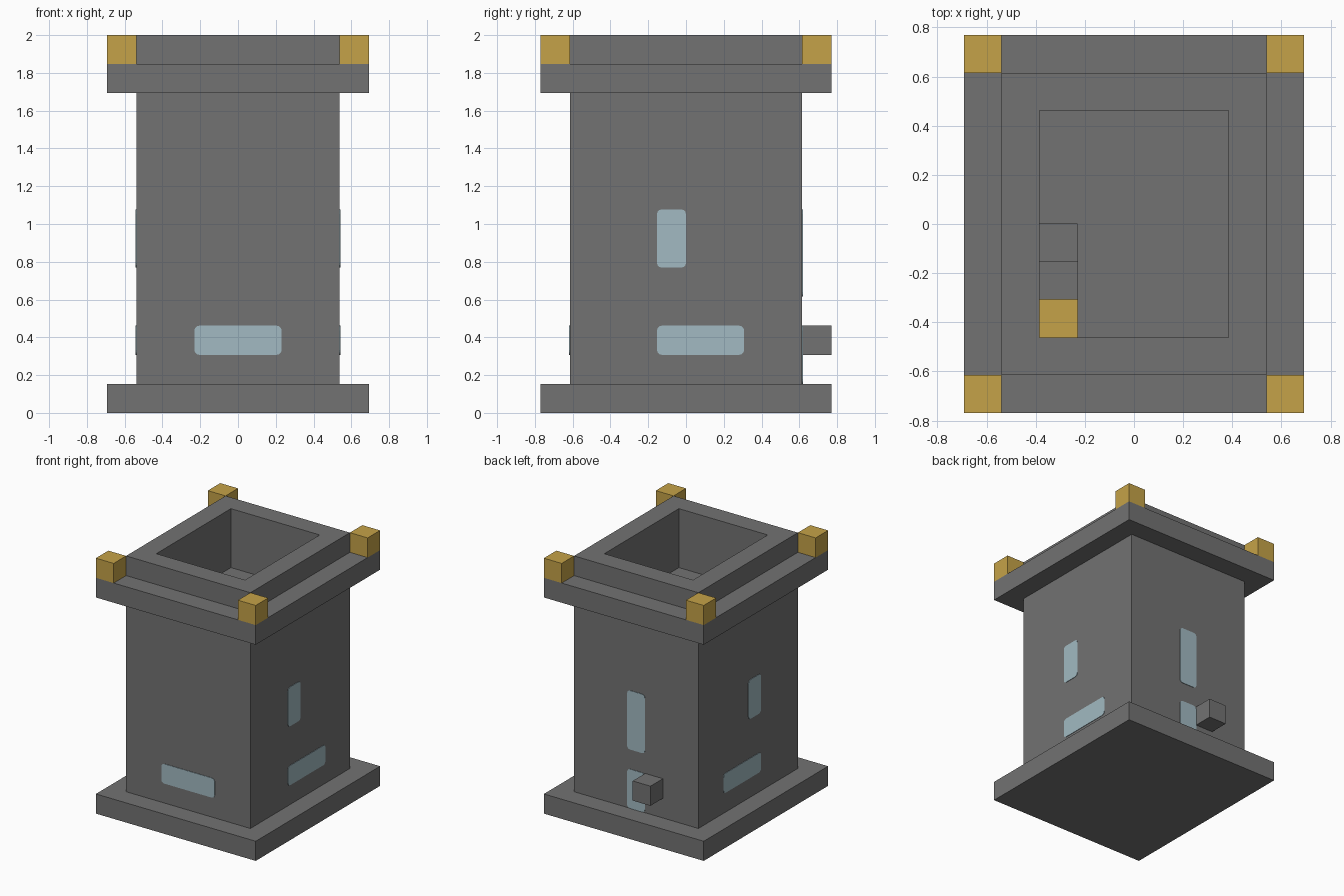
import bpy
import bmesh

U = 2 / 13  # one building block

cube = bpy.data.objects.get("Cube")
if cube:
    bpy.data.objects.remove(cube, do_unlink=True)


def material(name, rgb):
    mat = bpy.data.materials.new(name)
    mat.use_nodes = True
    mat.diffuse_color = (*rgb, 1)
    bsdf = next(n for n in mat.node_tree.nodes if n.type == "BSDF_PRINCIPLED")
    bsdf.inputs["Base Color"].default_value = (*rgb, 1)
    bsdf.inputs["Roughness"].default_value = 0.8
    return mat


STONE = material("grey stone", (0.17, 0.17, 0.17))
GOLD = material("gold", (0.56, 0.365, 0.065))
GLASS = material("pale blue glass", (0.36, 0.49, 0.54))


def finish(bm, name, mat):
    bmesh.ops.recalc_face_normals(bm, faces=bm.faces)
    mesh = bpy.data.meshes.new(name)
    bm.to_mesh(mesh)
    bm.free()
    mesh.materials.append(mat)
    obj = bpy.data.objects.new(name, mesh)
    bpy.context.collection.objects.link(obj)
    return obj


def box(name, lo, hi, mat, round_axis=None):
    """Box between two corners in blocks; round_axis softens the edges along that axis."""
    bm = bmesh.new()
    bmesh.ops.create_cube(bm, size=1)
    for v in bm.verts:
        v.co = [((a + b) / 2 + c * (b - a)) * U for a, b, c in zip(lo, hi, v.co)]
    if round_axis is not None:
        edges = [e for e in bm.edges
                 if abs((e.verts[0].co - e.verts[1].co).normalized()[round_axis]) > 0.9]
        bmesh.ops.bevel(bm, geom=edges, offset=0.025, segments=3, profile=0.5, affect="EDGES")
    return finish(bm, name, mat)


def stepped(name, levels, mat, closed=False):
    """Rectangles (half width, half depth, height) joined in order."""
    bm = bmesh.new()
    loops = [[bm.verts.new((sx * w * U, sy * d * U, z * U))
              for sx, sy in ((-1, -1), (1, -1), (1, 1), (-1, 1))] for w, d, z in levels]
    pairs = list(zip(loops, loops[1:]))
    if closed:
        pairs.append((loops[-1], loops[0]))
    else:
        bm.faces.new(loops[0])
        bm.faces.new(loops[-1])
    for a, b in pairs:
        for i in range(4):
            j = (i + 1) % 4
            bm.faces.new((a[i], a[j], b[j], b[i]))
    return finish(bm, name, mat)


# Stone tower with a sunken roof deck
box("base_plinth", (-4.5, -5, 0), (4.5, 5, 1), STONE)
tower = stepped("tower_wall", [(3.5, 4, 1), (3.5, 4, 13), (2.5, 3, 13), (2.5, 3, 10)], STONE)
stepped("upper_ledge", [(3.5, 4, 11), (4.5, 5, 11), (4.5, 5, 12), (3.5, 4, 12)], STONE, closed=True)

# Stairwell in the deck, with two stone steps and a gold bottom step
well = box("stairwell_cutter", (-2.5, -3, 7), (-1, 0, 10.5), STONE)
for v in well.data.vertices:
    v.co.x = min(v.co.x, -1.5 * U)
well.hide_render = True
well.hide_set(True)
cut = tower.modifiers.new("stairwell", "BOOLEAN")
cut.object = well
cut.operation = "DIFFERENCE"
cut.solver = "EXACT"
for i, mat in enumerate((GOLD, STONE, STONE)):
    box(f"stair_step_{i + 1}", (-2.5, i - 3, 6.9), (-1.5, i - 2, 7.5 + i), mat)

# Gold corner posts on the ledge
for sx, side in ((-1, "right"), (1, "left")):
    for sy, end in ((-1, "front"), (1, "back")):
        x, y = sx * 4, sy * 4.5
        box(f"corner_post_{end}_{side}", (x - 0.5, y - 0.5, 12), (x + 0.5, y + 0.5, 13), GOLD)

# Thin glass panes on the walls
T = 0.025
box("front_window", (-1.5, -4 - T, 2), (1.5, -4 + T, 3), GLASS, 1)
box("back_upper_window", (-0.5, 4 - T, 4), (0.5, 4 + T, 7), GLASS, 1)
box("back_door", (-0.5, 4 - T, 1), (0.5, 4 + T, 3), GLASS, 1)
for sx, side in ((-1, "right"), (1, "left")):
    x = sx * 3.5
    box(f"{side}_low_window", (x - T, -1, 2), (x + T, 2, 3), GLASS, 0)
    box(f"{side}_high_window", (x - T, -1, 5), (x + T, 0, 7), GLASS, 0)

# Stone block beside the back door
box("door_side_block", (-1.5, 4, 2), (-0.5, 5, 3), STONE)
